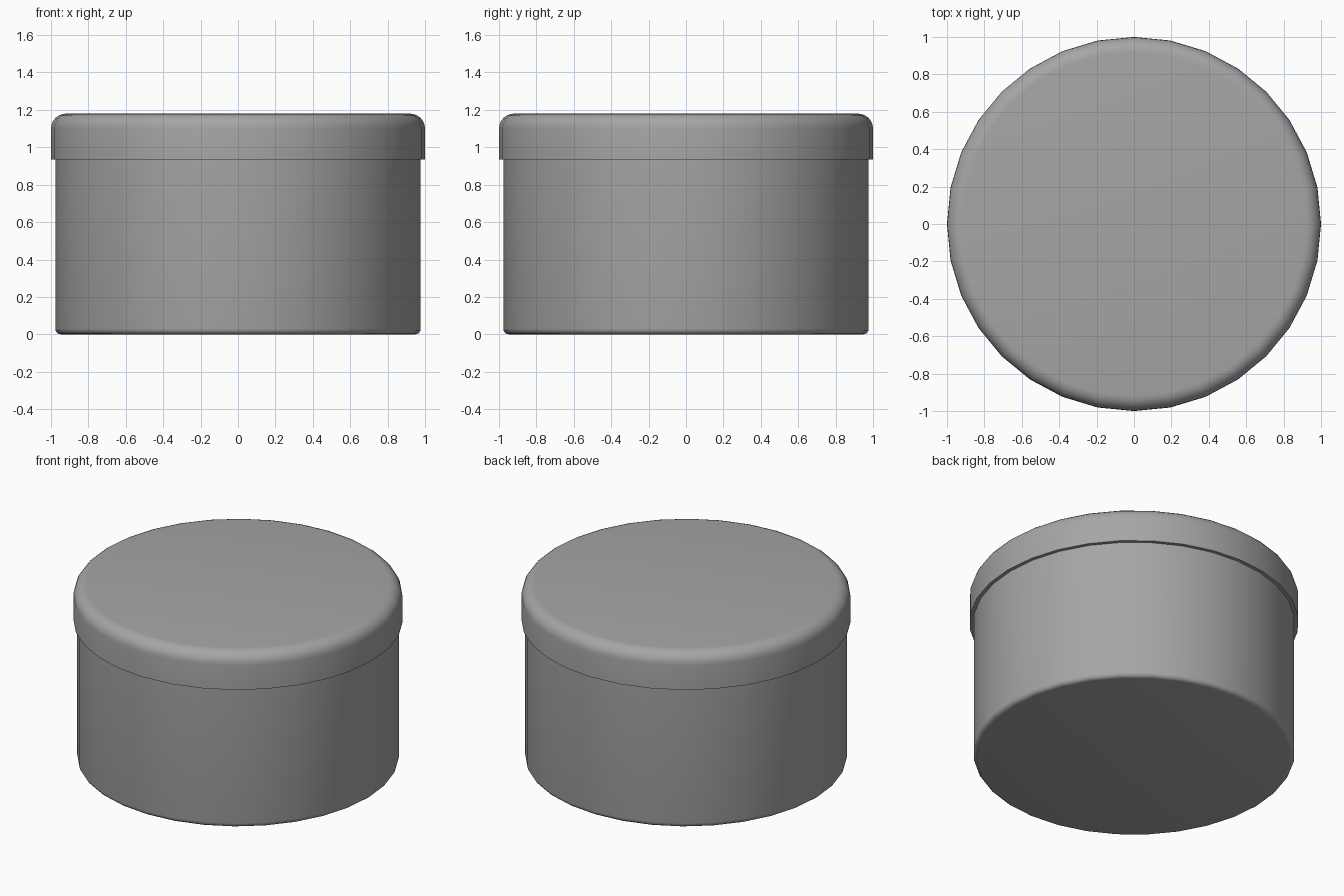
import bpy, bmesh
from math import sin, cos, pi

if "Cube" in bpy.data.objects:
    bpy.data.objects.remove(bpy.data.objects["Cube"])

SIDES = 32

# Dark grey shared by both parts
grey = bpy.data.materials.new("dark_grey")
grey.diffuse_color = (0.38, 0.38, 0.38, 1)
grey.use_nodes = True
grey.node_tree.nodes["Principled BSDF"].inputs["Base Color"].default_value = grey.diffuse_color


def arc(cx, cz, r, a0, a1, steps=5):
    """Points of a rounded profile corner, angles in degrees."""
    pts = []
    for i in range(steps + 1):
        a = (a0 + (a1 - a0) * i / steps) * pi / 180
        pts.append((cx + r * cos(a), cz + r * sin(a)))
    return pts


def lathe(name, profile):
    """Revolve an (r, z) profile around z; both ends are capped."""
    bm = bmesh.new()
    rings = [[bm.verts.new((r * cos(2 * pi * i / SIDES), r * sin(2 * pi * i / SIDES), z))
              for i in range(SIDES)] for r, z in profile]
    for a, b in zip(rings, rings[1:]):
        for i in range(SIDES):
            j = (i + 1) % SIDES
            bm.faces.new((a[i], a[j], b[j], b[i]))
    bm.faces.new(rings[0])
    bm.faces.new(rings[-1])
    bmesh.ops.recalc_face_normals(bm, faces=bm.faces)
    mesh = bpy.data.meshes.new(name)
    bm.to_mesh(mesh)
    bm.free()
    mesh.materials.append(grey)
    obj = bpy.data.objects.new(name, mesh)
    bpy.context.collection.objects.link(obj)
    bpy.ops.object.select_all(action='DESELECT')
    obj.select_set(True)
    bpy.context.view_layer.objects.active = obj
    bpy.ops.object.shade_smooth_by_angle(angle=pi / 6)
    return obj


# Tin body: hollow cup with a small rounded bottom edge
lathe("tin_body", arc(0.947, 0.03, 0.03, -90, 0, 4)
      + [(0.977, 1.12), (0.95, 1.12), (0.95, 0.03)])

# Lid: hollow cap with a rounded top edge, overlapping the body
lathe("lid", [(0.977, 1.15), (0.977, 0.936), (1.0, 0.936)]
      + arc(0.92, 1.10, 0.08, 0, 90, 6))
